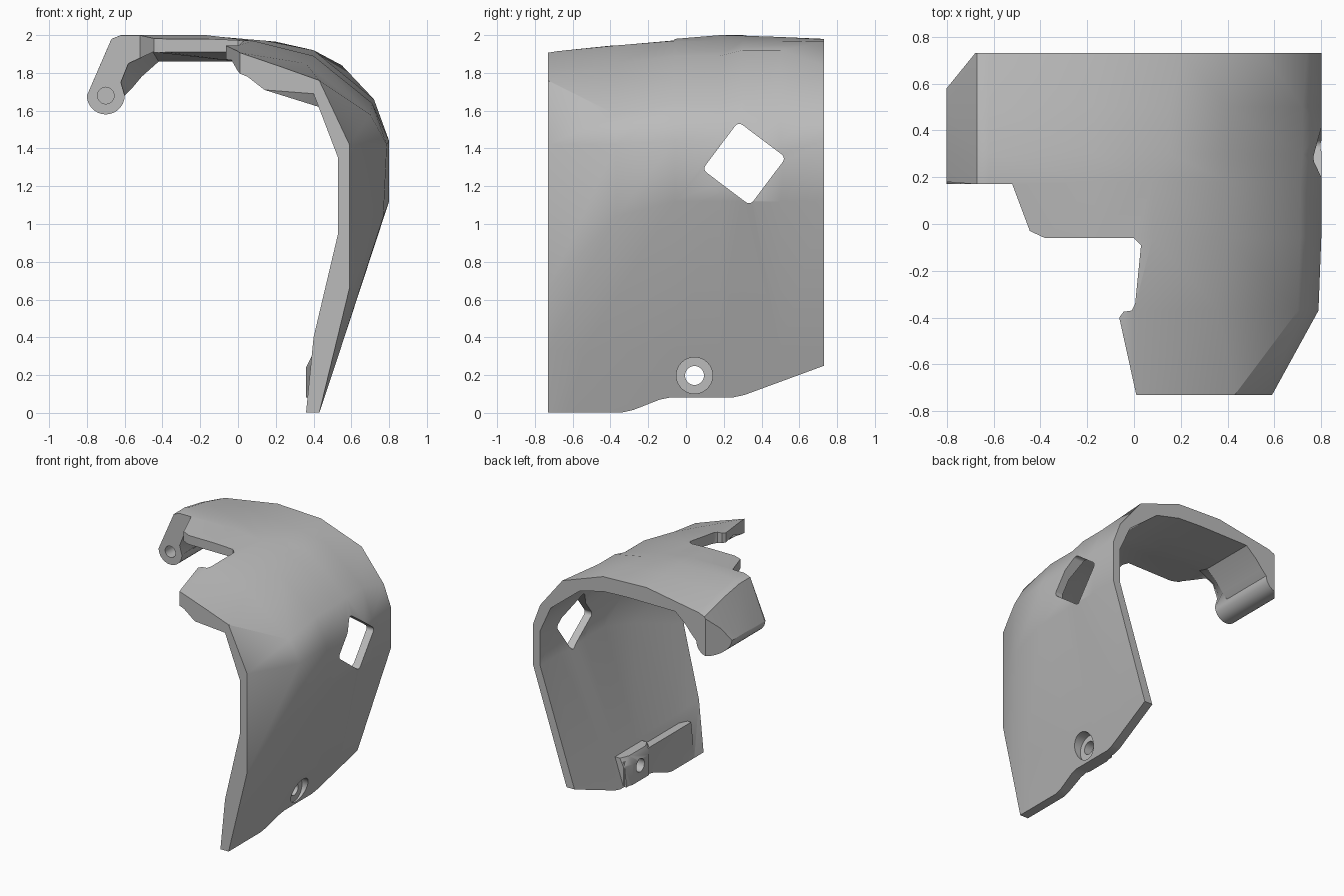
import bpy, bmesh
from math import cos, sin, radians

if "Cube" in bpy.data.objects:
    bpy.data.objects.remove(bpy.data.objects["Cube"])

grey = bpy.data.materials.new("plain grey")
grey.use_nodes = True
colour = (0.5, 0.5, 0.5, 1)
grey.diffuse_color = colour
grey.node_tree.nodes["Principled BSDF"].inputs["Base Color"].default_value = colour


def loft(name, rings):
    """Closed solid through a row of matching rings of points."""
    bm = bmesh.new()
    rows = [[bm.verts.new(p) for p in ring] for ring in rings]
    n = len(rows[0])
    for a, b in zip(rows, rows[1:]):
        for i in range(n):
            j = (i + 1) % n
            bm.faces.new((a[i], a[j], b[j], b[i]))
    caps = [bm.faces.new(rows[0]), bm.faces.new(rows[-1])]
    bmesh.ops.recalc_face_normals(bm, faces=bm.faces)
    bmesh.ops.triangulate(bm, faces=caps)
    mesh = bpy.data.meshes.new(name)
    bm.to_mesh(mesh)
    bm.free()
    mesh.materials.append(grey)
    ob = bpy.data.objects.new(name, mesh)
    bpy.context.collection.objects.link(ob)
    return ob


def prism(name, axis, pts, lo, hi):
    """Extrude a 2D outline along x, y or z."""
    place = {"x": lambda a, b, t: (t, a, b),
             "y": lambda a, b, t: (a, t, b),
             "z": lambda a, b, t: (a, b, t)}[axis]
    return loft(name, [[place(a, b, t) for a, b in pts] for t in (lo, hi)])


def arc(cx, cy, r, start, end, steps):
    return [(cx + r * cos(radians(start + (end - start) * i / steps)),
             cy + r * sin(radians(start + (end - start) * i / steps)))
            for i in range(steps + 1)]


def circle(cx, cy, r):
    return arc(cx, cy, r, 0, 360, 32)[:-1]


def combine(ob, other, operation):
    mod = ob.modifiers.new(operation, "BOOLEAN")
    mod.operation, mod.object, mod.solver = operation, other, "EXACT"
    bpy.context.view_layer.objects.active = ob
    bpy.ops.object.modifier_apply(modifier=mod.name)
    bpy.data.objects.remove(other)


# Curved shell: outer and inner wall outlines at stations along its length
foot = [(.43, 0), (.54, .33)]
side = foot + [(.8, 1.12), (.8, 1.44)]
wall_in = [(.65, 1.6), (.74, 1.4), (.74, 1.13), (.472, .33), (.36, 0)]
edge_in = [(0, 1.91), (.2, 1.86), (.4, 1.79)] + wall_in
inside = [(0, 1.86), (.2, 1.85), (.4, 1.8)] + wall_in
front_in = [(0, 1.8), (.05, 1.78), (.14, 1.71), (.4, 1.69),
            (.53, 1.35), (.53, .95), (.4, .4), (.36, 0)]
mid_in = [(0, 1.86), (.2, 1.82), (.45, 1.72), (.62, 1.56),
          (.72, 1.39), (.71, 1.05), (.472, .33), (.36, 0)]
front_out = [(.43, 0), (.51, .33), (.59, .66), (.59, 1.42), (.43, 1.76), (.22, 1.835), (0, 1.91)]
mid_out = foot + [(.77, 1.04), (.788, 1.42), (.7, 1.58), (.36, 1.85), (0, 1.945)]
low_crown = side + [(.71, 1.64), (.4, 1.89), (.08, 1.97)]
crown = side + [(.72, 1.66), (.4, 1.92), (.15, 1.97)]
rear_out = side + [(.74, 1.6), (.55, 1.84), (.2, 1.965)]
arm_thin = [(-.62, 1.75), (-.58, 1.85), (-.45, 1.91)]
arm_thick = [(-.56, 1.72), (-.51, 1.78), (-.42, 1.86)]
barrel = arc(-.7, 1.68, .1, 180, 360, 14)

# Each station: y, lean towards the front at the foot, outlines, ridge and corner heights
stations = [
    (-.73, 0, front_out, 1.91, 1.91, arm_thin[:2] + [(-.08, 1.88)], front_in),
    (-.37, .25, mid_out, 1.95, 1.95, arm_thin[:2] + [(-.2, 1.89)], mid_in),
    (-.06, 0, low_crown, 1.98, 1.98, arm_thin, edge_in),
    (.18, 0, low_crown, 2.0, 2.0, arm_thin, inside),
    (.3, 0, crown, 1.997, 2.0, arm_thick, inside),
    (.5, 0, crown, 1.99, 1.965, arm_thick, inside),
    (.73, 0, rear_out, 1.98, 1.905, arm_thick, inside),
]
rings = []
for y, lean, outer, ridge, corner, arm, inner in stations:
    left = [(-.17, ridge), (-.62, corner), (-.67, corner - .02)]
    rings.append([(x, y - lean * max(0, 1 - z / 1.04), z)
                  for x, z in outer + left + barrel + arm + inner])
shell = loft("curved_shell", rings)

# Thickened lower lip and screw boss on the inner wall
lip = prism("lower_lip", "y", [(.362, .003), (.39, .27), (.49, .27), (.425, .03)], -.62, .2)
combine(shell, lip, "UNION")
boss = loft("screw_boss", [[(x, y, .05), (x, y, .24), (x + .03, y, .3), (.5, y, .3), (.43, y, .05)]
                           for y, x in ((-.12, .39), (-.06, .36), (.14, .36), (.21, .39))])
combine(shell, boss, "UNION")

# Trim to the plan outline, with the stepped notch at the front
plan = [(-.67, .74), (-.8, .58), (-.81, .17), (-.52, .17), (-.445, -.03), (-.38, -.06),
        (0, -.06), (.03, -.09), (.005, -.34), (-.01, -.37), (-.045, -.375), (-.063, -.4),
        (.012, -.74), (.9, -.74), (.9, .74)]
combine(shell, prism("plan_trim", "z", plan, -.1, 2.1), "INTERSECT")

# Trim the lower edge
lower = [(-.8, -.05), (-.8, .002), (-.34, .002), (-.28, .015), (-.14, .07), (-.08, .082),
         (.25, .082), (.31, .095), (.8, .275), (.8, -.05)]
combine(shell, prism("edge_trim", "x", lower, .2, .9), "DIFFERENCE")

# Tilted window with rounded corners
window = []
for k in range(4):
    a = radians(53 + 90 * k)
    cx = .308 + .13 * (cos(a) - sin(a))
    cy = 1.32 + .13 * (sin(a) + cos(a))
    window += arc(cx, cy, .028, 53 + 90 * k, 143 + 90 * k, 5)
combine(shell, prism("window_cut", "x", window, .5, 1), "DIFFERENCE")

# Screw hole with a countersunk seat, and the blind hinge pin hole
combine(shell, prism("screw_cut", "x", circle(.045, .198, .05), .2, .8), "DIFFERENCE")
combine(shell, prism("seat_cut", "x", circle(.045, .198, .096), .45, .8), "DIFFERENCE")
combine(shell, prism("pin_cut", "y", circle(-.7, 1.68, .044), .1, .45), "DIFFERENCE")

# Smooth shading with crisp edges, resting on the ground
for v in shell.data.vertices:
    v.co.z = max(v.co.z, 0)
bpy.ops.object.select_all(action="DESELECT")
shell.select_set(True)
bpy.context.view_layer.objects.active = shell
bpy.ops.object.shade_smooth_by_angle(angle=radians(30))
weighted = shell.modifiers.new("flat_panels", "WEIGHTED_NORMAL")
weighted.keep_sharp = True
